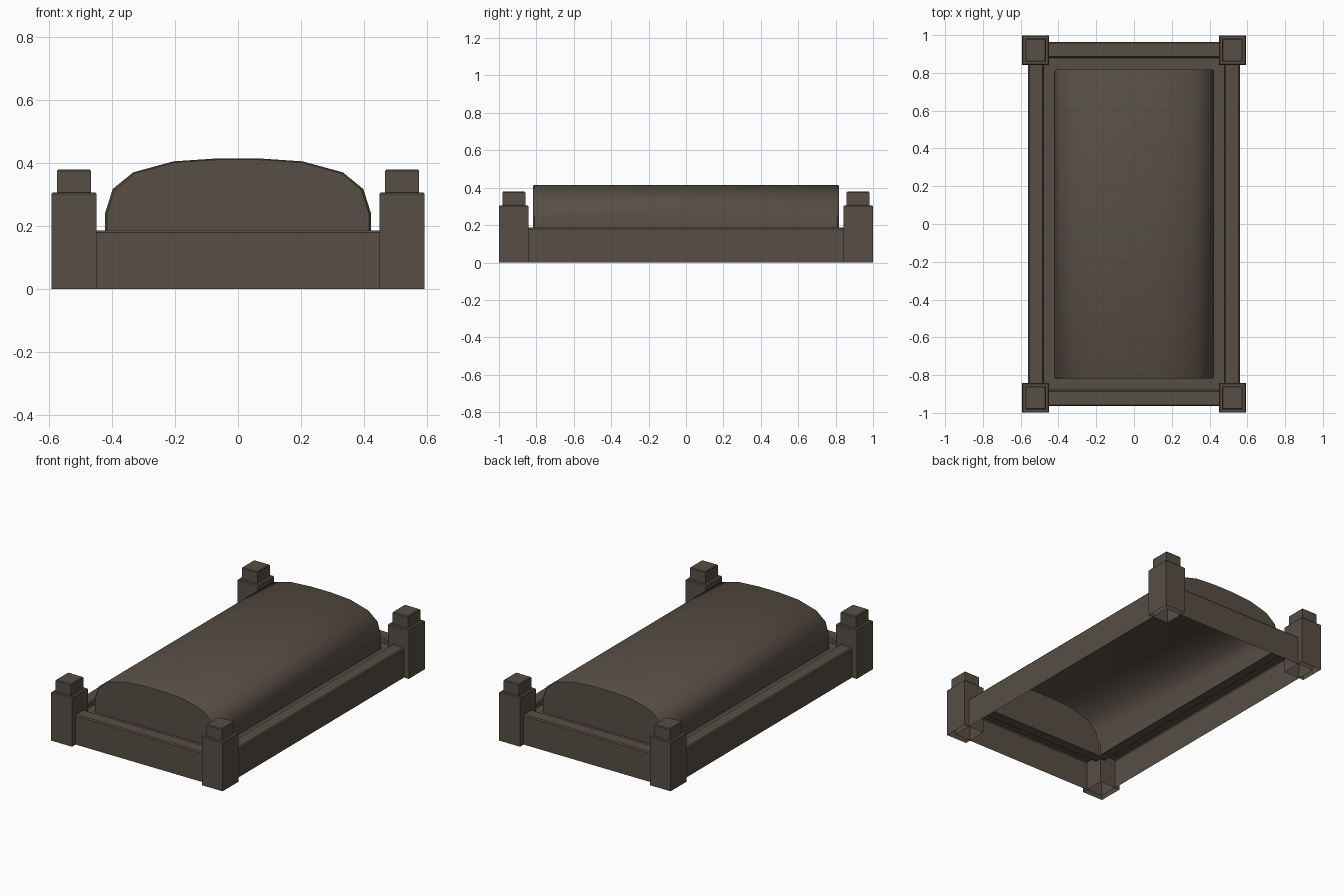
import bpy, bmesh

if "Cube" in bpy.data.objects:
    bpy.data.objects.remove(bpy.data.objects["Cube"])

mat = bpy.data.materials.new("dark brown stone")
mat.diffuse_color = (0.095, 0.077, 0.058, 1)
mat.use_nodes = True
mat.node_tree.nodes["Principled BSDF"].inputs["Base Color"].default_value = mat.diffuse_color


def finish(name, bm, angle=0.6):
    bmesh.ops.recalc_face_normals(bm, faces=bm.faces)
    me = bpy.data.meshes.new(name)
    bm.to_mesh(me)
    bm.free()
    me.materials.append(mat)
    ob = bpy.data.objects.new(name, me)
    bpy.context.collection.objects.link(ob)
    bpy.ops.object.select_all(action='DESELECT')
    ob.select_set(True)
    bpy.context.view_layer.objects.active = ob
    bpy.ops.object.shade_smooth_by_angle(angle=angle)
    return ob


def loft_rects(name, rings, cx=0, cy=0, cap=False):
    """Skin a stack of rectangles (half x, half y, z)."""
    bm = bmesh.new()
    loops = [[bm.verts.new((cx + sx * hx, cy + sy * hy, z))
              for sx, sy in ((-1, -1), (1, -1), (1, 1), (-1, 1))]
             for hx, hy, z in rings]
    for a, b in zip(loops, loops[1:]):
        for i in range(4):
            j = (i + 1) % 4
            bm.faces.new((a[i], a[j], b[j], b[i]))
    if cap:
        bm.faces.new(loops[-1])
    return finish(name, bm)


# Border rails with a lower ledge inside, open underneath
loft_rects("border_rail", [(0.56, 0.963, 0), (0.56, 0.963, 0.179), (0.554, 0.957, 0.186),
                           (0.484, 0.886, 0.186), (0.478, 0.88, 0.179),
                           (0.478, 0.88, 0.155), (0.418, 0.815, 0.155)])

# Corner posts with small square caps, open underneath
for sx in (-1, 1):
    for sy in (-1, 1):
        loft_rects("corner_post",
                   [(0.072, 0.079, 0), (0.072, 0.079, 0.301), (0.067, 0.074, 0.306),
                    (0.054, 0.061, 0.306), (0.054, 0.061, 0.374), (0.050, 0.057, 0.379)],
                   sx * 0.521, sy * 0.92, cap=True)

# Rounded mound: arch profile run along y with slightly softened end edges
half = [(0.423, 0.155), (0.423, 0.238), (0.398, 0.317), (0.333, 0.37),
        (0.205, 0.405), (0.07, 0.414)]
profile = half + [(-x, z) for x, z in reversed(half)]
bm = bmesh.new()
loops = []
for y, s in ((-0.818, 0.985), (-0.81, 1), (0.81, 1), (0.818, 0.985)):
    loops.append([bm.verts.new((x * s, y, 0.155 + (z - 0.155) * s)) for x, z in profile])
for a, b in zip(loops, loops[1:]):
    for i in range(len(a) - 1):
        bm.faces.new((a[i], a[i + 1], b[i + 1], b[i]))
bm.faces.new(loops[0])
bm.faces.new(loops[-1])
finish("mound", bm, 0.65)
